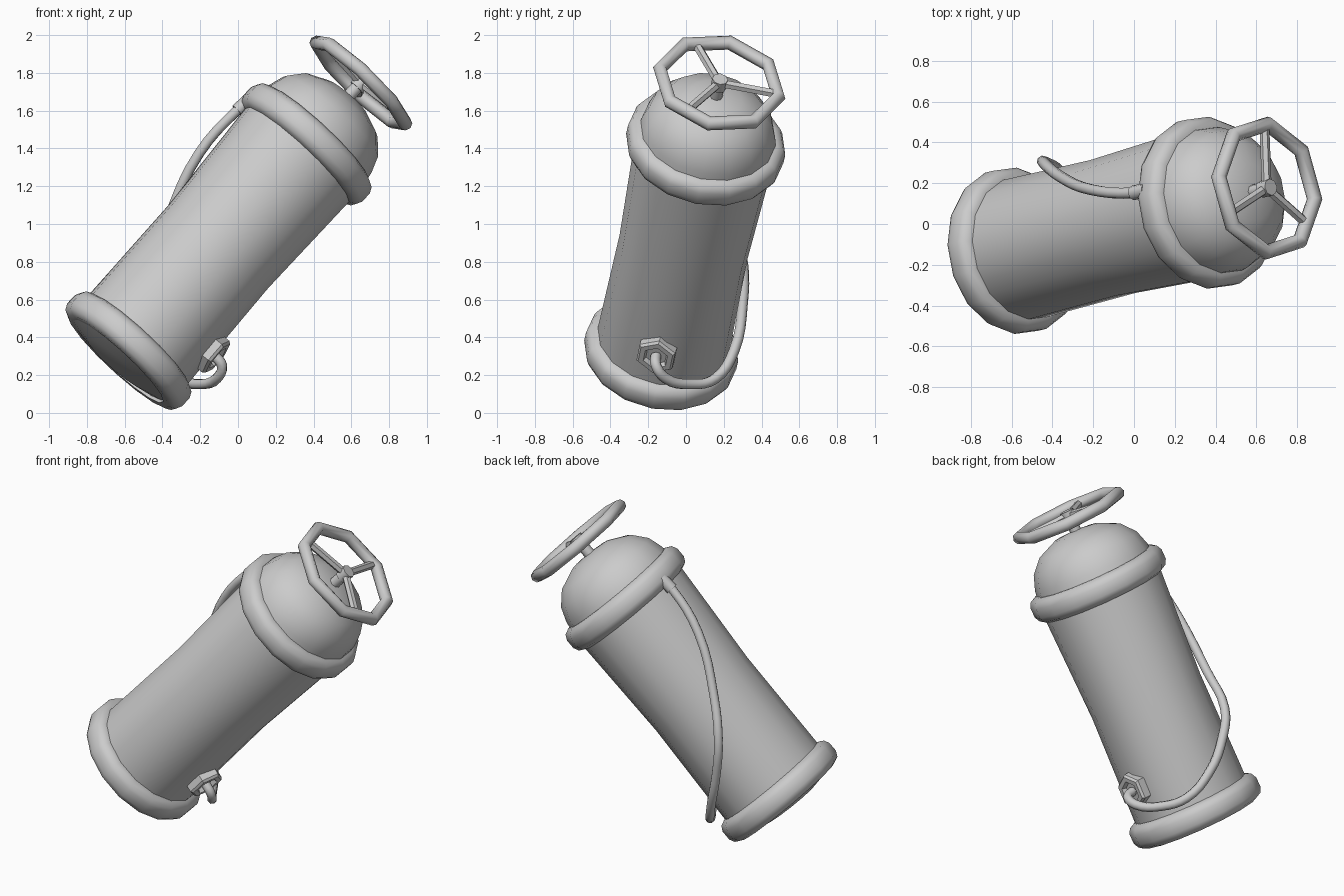
import bpy, bmesh
from math import sin, cos, pi, radians
from mathutils import Vector, Matrix

if "Cube" in bpy.data.objects:
    bpy.data.objects.remove(bpy.data.objects["Cube"])

# Leaning tank frame: local z runs along the tank axis
BASE = Vector((-0.575, -0.13, 0.335))
AXIS = Vector((0.645, 0.161, 0.747)).normalized()


def frame(origin, axis, hint):
    z = axis.normalized()
    x = (hint - z * hint.dot(z)).normalized()
    y = z.cross(x)
    m = Matrix((x, y, z)).transposed().to_4x4()
    m.translation = origin
    return m


HINT = Vector((0.034, -0.983, 0.182))
TANK = frame(BASE, AXIS, HINT)


def finish(obj, angle):
    bpy.ops.object.select_all(action='DESELECT')
    obj.select_set(True)
    bpy.context.view_layer.objects.active = obj
    bpy.ops.object.shade_smooth_by_angle(angle=radians(angle))


def lathe(name, profile, sides, matrix, closed=False, angle=50):
    """Revolve (radius, height) points around local z."""
    bm = bmesh.new()
    rings = []
    for r, h in profile:
        if r == 0:
            rings.append([bm.verts.new((0, 0, h))] * sides)
        else:
            rings.append([bm.verts.new((r * cos(2 * pi * i / sides), r * sin(2 * pi * i / sides), h))
                          for i in range(sides)])
    pairs = list(zip(rings, rings[1:]))
    if closed:
        pairs.append((rings[-1], rings[0]))
    for a, b in pairs:
        for i in range(sides):
            j = (i + 1) % sides
            bm.faces.new(list(dict.fromkeys((a[i], a[j], b[j], b[i]))))
    bmesh.ops.recalc_face_normals(bm, faces=bm.faces)
    mesh = bpy.data.meshes.new(name)
    bm.to_mesh(mesh)
    bm.free()
    obj = bpy.data.objects.new(name, mesh)
    bpy.context.collection.objects.link(obj)
    obj.matrix_world = matrix
    finish(obj, angle)
    return obj


def rod(name, a, b, radius, sides=8):
    d = b - a
    hint = Vector((0, 1, 0)) if abs(d.normalized().y) < 0.9 else Vector((1, 0, 0))
    return lathe(name, [(0, 0), (radius, 0), (radius, d.length), (0, d.length)], sides, frame(a, d, hint))


# Tank body, slightly waisted, with domed top and shallow bulging bottom
lathe("tank_body", [(0, -0.115), (0.2, -0.105), (0.35, -0.07), (0.355, 0), (0.345, 0.73), (0.372, 1.4),
                    (0.37, 1.47), (0.36, 1.56), (0.33, 1.65), (0.26, 1.73), (0.14, 1.785), (0, 1.8)],
      16, TANK)

# Rounded bumper rings, tilted a touch off the tank axis
for name, h, r in (("bottom_ring", -0.008, 0.41), ("top_ring", 1.455, 0.424)):
    lathe(name, [(r - 0.09, -0.078), (r - 0.05, -0.078), (r - 0.016, -0.062), (r, -0.03),
                 (r, 0.03), (r - 0.016, 0.062), (r - 0.05, 0.078), (r - 0.09, 0.078)],
          16, frame(BASE + AXIS * h, Vector((0.67, 0.16, 0.725)), HINT), closed=True, angle=60)

# Octagonal handwheel, tilted slightly off the tank axis, with stem, hub and three spokes
WHEEL = frame(BASE + AXIS * 1.9 - Vector((0, 0, 0.008)), Vector((0.685, 0.16, 0.711)), HINT)
lathe("handwheel_rim", [(0.322 + 0.038 * cos(i * pi / 4), 0.038 * sin(i * pi / 4)) for i in range(8)],
      8, WHEEL @ Matrix.Rotation(radians(-4), 4, 'Z'), closed=True, angle=60)
rod("wheel_stem", BASE + AXIS * 1.76, WHEEL.translation, 0.034)
rod("wheel_hub", WHEEL @ Vector((0, 0, -0.035)), WHEEL @ Vector((0, 0, 0.03)), 0.042)
for k in range(3):
    a = pi / 3 + k * 2 * pi / 3
    rod(f"wheel_spoke_{k + 1}", WHEEL.translation, WHEEL @ Vector((0.305 * cos(a), 0.305 * sin(a), 0)), 0.024, 6)

# Hexagonal outlet nut, recessed in the middle
out = Vector((0.763, -0.19, -0.617))
axis_point = BASE + AXIS * 0.262
lathe("outlet_nut", [(0, 0.31), (0.112, 0.31), (0.112, 0.378), (0.1, 0.392), (0.07, 0.392), (0.06, 0.365), (0, 0.365)],
      6, frame(axis_point, out, AXIS), angle=30)

# Hose wrapping from the outlet round the back up to the top ring
path = [(-0.125, -0.16, 0.305), (-0.085, -0.158, 0.25), (-0.11, -0.11, 0.185), (-0.2, 0.02, 0.152),
        (-0.28, 0.153, 0.18), (-0.36, 0.255, 0.33), (-0.43, 0.3, 0.58), (-0.445, 0.302, 0.785),
        (-0.365, 0.235, 1.035), (-0.205, 0.167, 1.375), (0.0, 0.152, 1.605), (0.05, 0.16, 1.645)]
curve = bpy.data.curves.new("hose", 'CURVE')
curve.dimensions = '3D'
curve.resolution_u = 4
curve.bevel_depth = 0.028
curve.bevel_resolution = 2
curve.use_fill_caps = True
spline = curve.splines.new('BEZIER')
spline.bezier_points.add(len(path) - 1)
for p, co in zip(spline.bezier_points, path):
    p.co = co
    p.handle_left_type = p.handle_right_type = 'AUTO'
hose = bpy.data.objects.new("hose", curve)
bpy.context.collection.objects.link(hose)

# Collar where the hose enters the top ring
rod("hose_collar", Vector((-0.005, 0.152, 1.6)), Vector((0.06, 0.167, 1.66)), 0.036)
